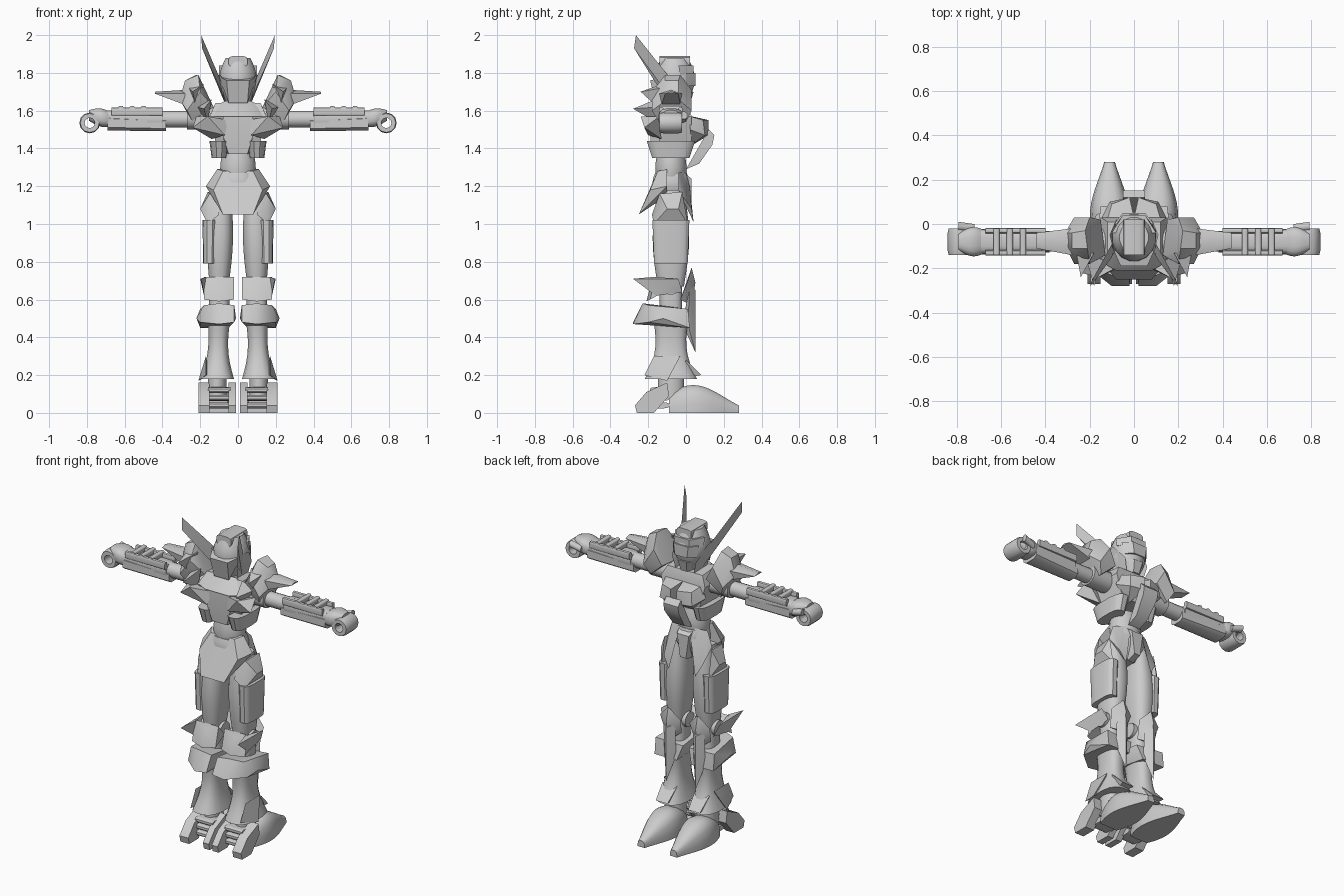
import bpy
import bmesh
from math import cos, sin, pi, copysign, radians
from mathutils import Vector

default_cube = bpy.data.objects.get("Cube")
if default_cube:
    bpy.data.objects.remove(default_cube, do_unlink=True)

grey = bpy.data.materials.new("plain grey")
grey.use_nodes = True
shade = (.6, .6, .6, 1)
grey.diffuse_color = shade
grey.node_tree.nodes["Principled BSDF"].inputs["Base Color"].default_value = shade


def off(anchor, x=0, y=0, z=0):
    """Point at an offset from an anchor."""
    return anchor + Vector((x, y, z))


def finish(name, bm, mirrored):
    """Turn a bmesh into a shaded object, optionally mirrored across the middle."""
    bmesh.ops.recalc_face_normals(bm, faces=bm.faces)
    mesh = bpy.data.meshes.new(name)
    bm.to_mesh(mesh)
    bm.free()
    mesh.materials.append(grey)
    part = bpy.data.objects.new(name, mesh)
    bpy.context.scene.collection.objects.link(part)
    if mirrored:
        part.modifiers.new("Mirror", 'MIRROR').use_mirror_merge = False
    bpy.ops.object.select_all(action='DESELECT')
    part.select_set(True)
    bpy.context.view_layer.objects.active = part
    bpy.ops.object.shade_smooth_by_angle(angle=radians(35))


def armour(name, anchor, *offsets, even=False):
    """Convex plate around an anchor; an even plate is symmetric about the anchor's x."""
    bm = bmesh.new()
    for x, y, z in offsets:
        bm.verts.new(off(anchor, x, y, z))
        if even and x:
            bm.verts.new(off(anchor, -x, y, z))
    bmesh.ops.convex_hull(bm, input=bm.verts)
    spare = [v for v in bm.verts if not v.link_faces]
    bmesh.ops.delete(bm, geom=spare, context='VERTS')
    bmesh.ops.dissolve_limit(bm, angle_limit=radians(3), verts=bm.verts, edges=bm.edges)
    finish(name, bm, not even or anchor.x > 0)


def limb(name, start, end, size, taper=1, bulge=0, square=1, sides=16, rows=8):
    """Tapered, swelling tube between two points, never reaching below the ground."""
    bm = bmesh.new()
    along = end - start
    main = max(range(3), key=lambda k: abs(along[k]))
    across, upward = [k for k in range(3) if k != main]
    rings = []
    for row in range(rows + 1):
        t = row / rows
        grow = (1 + (taper - 1) * t) * (1 + bulge * sin(pi * t))
        ring = []
        for i in range(sides):
            angle = (i + .5) * 2 * pi / sides
            point = start + along * t
            for axis, half, wave in ((across, size[0], cos(angle)), (upward, size[1], sin(angle))):
                point[axis] += grow * half * copysign(abs(wave) ** square, wave)
            point.z = max(point.z, 0)
            ring.append(bm.verts.new(point))
        rings.append(ring)
    for low, high in zip(rings, rings[1:]):
        for i in range(sides):
            bm.faces.new((low[i - 1], low[i], high[i], high[i - 1]))
    bm.faces.new(rings[0])
    bm.faces.new(rings[-1])
    finish(name, bm, start.x > 0 or end.x > 0)


# Joints that the parts are placed from
head = Vector((0, -.06, 1.76))
chest = Vector((0, -.08, 1.57))
hips = Vector((0, -.08, 1.18))
shoulder = Vector((.22, -.08, 1.66))
elbow = Vector((.4, -.08, 1.555))
wrist = off(elbow, x=.29)
thigh_top = Vector((.1, -.08, 1.08))
knee = Vector((.1, -.08, .67))
calf = off(knee, z=-.17)
ankle = Vector((.11, -.08, .2))

# Head: helmet, visor, crest, neck, cheek blades and swept horns
limb("helmet", off(head, z=-.12), off(head, z=.12), size=(.06, .065), taper=1.1, bulge=.6)
armour("visor", head, (.09, .06, .04), (.05, .11, .04), (.04, .11, -.03), (.08, .07, -.03), even=True)
armour("brim", head, (.1, .02, .08), (.05, .1, .08), (.05, .1, .03), (.1, .03, .03), even=True)
limb("crest", off(head, y=-.08, z=.1), off(head, y=.08, z=.1), size=(.05, .03), square=.5)
armour("chin", head, (.05, .08, -.06), (.03, .1, -.06), (.02, .08, -.13), (.05, 0, -.13), even=True)
armour("neck_guard", head, (.1, -.04, .02), (.06, -.13, 0), (.05, -.1, -.12), even=True)
limb("neck", off(chest), off(head, z=-.08), size=(.05, .05))
armour("cheek_blade", head, (.09, -.07, .03), (.11, .01, .03), (.08, .08, -.06), (.06, .07, -.14),
       (.07, -.05, -.12))
armour("horn", head, (.195, -.205, .24), (.19, -.215, .17), (.1, -.09, -.03), (.11, -.06, 0),
       (.1, -.03, .02), (.07, 0, -.12))

# Torso: chest, collar, breast plates, back plates, ribs and waist
armour("chest", chest, (.12, -.05, .07), (.12, .09, .06), (.15, -.1, 0), (.15, .11, 0),
       (.12, -.06, -.13), (.11, .11, -.14), even=True)
armour("collar", chest, (.07, -.05, .08), (.13, -.02, .05), (.08, -.13, 0), (.15, -.09, 0), even=True)
armour("spine_plate", chest, (.08, -.11, 0), (.08, -.11, -.1), (.05, -.1, -.2), (.06, 0, -.2), even=True)
armour("back_blade", chest, (.05, -.1, -.02), (.07, -.12, -.1), (.16, -.16, 0), (.24, -.14, -.06),
       (.22, -.06, 0), (.14, -.05, -.12))
armour("back_fin", shoulder, (-.04, -.2, -.05), (-.08, -.08, 0), (0, -.06, -.04), (-.06, -.08, -.12))
armour("shoulder_fin", shoulder, (.02, -.16, .04), (-.04, -.05, .08), (.04, -.05, .06), (0, -.05, -.06))
armour("breast_plate", chest, (0, .11, 0), (.12, .1, 0), (.1, .17, -.02), (.02, .2, -.02),
       (.02, .2, -.1), (.11, .18, -.1), (.15, .1, -.07), (.06, .1, -.16))
armour("cockpit_block", chest, (.05, .2, -.07), (.05, .23, -.1), (.05, .22, -.15), (.04, .15, -.25),
       (.04, .08, -.28), even=True)
limb("side_rib", off(chest, x=.1, z=-.22), off(chest, x=.1, z=-.13), size=(.04, .1), taper=1.3, square=.7)
limb("waist", off(hips, z=.02), off(chest, z=-.18), size=(.08, .07), bulge=.2)

# Hips: pelvis and skirt plates
limb("pelvis", off(hips, z=-.09), off(hips, z=.09), size=(.05, .05), taper=1.7, bulge=.4, square=.7)
armour("rear_skirt", hips, (.11, -.02, .11), (.08, -.07, .1), (.17, -.02, .02), (.13, -.11, 0),
       (.08, -.17, -.13), (.12, -.02, -.03), even=True)
armour("front_skirt", hips, (.05, .07, .1), (.12, .04, .09), (.15, .04, 0), (.13, .11, -.1),
       (.09, .12, -.17), (.05, .1, .02))
armour("crotch_plate", hips, (.05, .07, .09), (.04, .11, .06), (.02, .11, -.08), (.02, .05, -.1), even=True)
armour("hip_guard", thigh_top, (0, -.06, .07), (.05, -.06, .08), (.06, .06, .09), (.1, -.02, 0),
       (.1, .04, 0), (.06, -.09, -.08), (.06, .09, -.08), (0, -.1, -.03))

# Legs: thigh, knee, shin and their armour
limb("thigh", off(knee), off(thigh_top, x=-.01, z=.1), size=(.05, .07), bulge=.4, square=.8)
limb("thigh_plate", off(thigh_top, x=.05, z=-.29), off(thigh_top, x=.05, z=-.06), size=(.035, .09),
     taper=1.1, square=.6)
limb("knee_joint", off(knee, x=-.07), off(knee, x=.07), size=(.045, .045))
limb("lower_knee", off(calf), off(knee), size=(.055, .06), square=.7)
armour("knee_band", knee, (.08, -.08, .05), (0, -.1, .03), (.08, -.11, -.07), (0, -.13, -.08),
       (.08, -.02, -.02), even=True)
armour("knee_spike", knee, (.095, -.2, .04), (.07, -.09, .05), (.1, .04, .04), (.08, -.08, -.05),
       (.07, .06, -.03))
armour("knee_cap", knee, (0, .11, .1), (.07, .09, .03), (0, .13, .02), (.05, .05, -.07), (0, .11, -.1), even=True)
armour("shin_blade", knee, (.04, .1, 0), (0, .13, -.02), (.04, .09, -.2), (0, .13, -.35), (0, .06, -.2), even=True)
armour("calf_guard", calf, (-.08, -.15, .07), (0, -.15, .08), (.08, -.12, .07), (-.08, -.2, -.02),
       (0, -.2, -.03), (.1, -.12, -.02), (.12, -.04, 0), (.1, .09, .05), (.1, .1, -.05),
       (-.09, 0, 0), (-.08, .08, .04), (-.05, .1, -.05))
limb("shin", off(ankle, z=-.02), off(calf, z=.02), size=(.09, .14), taper=.7, bulge=-.3, square=.75)
armour("ankle_fin", ankle, (.1, -.02, -.03), (.06, .05, .1), (.06, -.09, .1), (.04, -.02, 0), (.06, -.14, 0))
armour("instep_flap", ankle, (.05, .08, .08), (.04, .16, 0), (0, .03, -.02), even=True)

# Feet: rounded toe, ankle and forked heel
limb("toe", off(ankle, y=-.01, z=-.2), off(ankle, y=.36, z=-.2), size=(.06, .1), taper=.4, bulge=1,
     square=.7, rows=12)
limb("ankle", off(ankle, z=-.12), off(ankle), size=(.05, .07))
for name, x, half in (("inner_heel", -.08, .02), ("outer_heel", .07, .03)):
    armour(name, off(ankle, x=x, y=-.09, z=-.2), (half, -.09, 0), (half, -.1, .04), (half, 0, 0),
           (half, .02, .07), (half, -.04, .11), (half, .07, .16), (half, .08, .09), even=True)
for drop in (-.16, -.12, -.08):
    limb("heel_bar", off(ankle, x=-.07, y=-.06, z=drop), off(ankle, x=.05, y=-.06, z=drop),
         size=(.05, .016), square=.5)

# Shoulders: domed pad, socket and wing
armour("shoulder_pad", shoulder, (-.01, -.03, .13), (0, .05, .13), (.06, -.03, .1), (.06, .04, .1),
       (.09, -.02, 0), (.09, .04, 0), (.05, -.1, -.06), (.05, .11, -.06), (-.02, -.1, .04),
       (-.02, .11, .05), (-.09, -.06, -.04), (-.07, .1, -.04), (.02, -.06, -.12), (.02, .08, -.12))
limb("shoulder_socket", off(shoulder, x=-.1, z=-.1), off(shoulder, x=.05, z=-.1), size=(.065, .06))
armour("shoulder_wing", shoulder, (.06, -.06, .03), (.06, 0, .05), (.06, .06, .03), (.06, -.05, -.03),
       (.06, .05, -.03), (.22, -.03, .03), (.22, 0, .04), (.22, .04, .03))

# Arms: upper arm, boxed forearm, underplate, rails and clasps
limb("upper_arm", off(elbow, x=-.18), off(elbow, x=.04), size=(.044, .044))
limb("forearm", off(elbow), off(wrist), size=(.05, .042), taper=1.1, square=.6)
limb("forearm_underplate", off(elbow, x=-.02, z=-.03), off(wrist, z=-.02), size=(.05, .035),
     taper=1.2, square=.6, sides=8)
for side in (-.05, .05):
    limb("forearm_rail", off(elbow, y=side, z=.04), off(wrist, x=-.02, y=side, z=.04), size=(.012, .022), square=.5)
for x in (.1, .16, .22):
    limb("forearm_clasp", off(elbow, x=x, y=-.06, z=.05), off(elbow, x=x, y=.06, z=.05),
         size=(.014, .02), square=.5)

# Hands: palm, curled finger ring and thumb
limb("palm", off(wrist, x=-.01), off(wrist, x=.1, z=.02), size=(.055, .04), taper=.7, bulge=.4, square=.7)
bm = bmesh.new()
loops = []
grip = off(wrist, x=.095, z=-.02)
for y, radius in ((-.06, .05), (-.04, .055), (.04, .055), (.06, .05), (.06, .027), (-.06, .027)):
    loops.append([bm.verts.new(off(grip, radius * cos(k * pi / 6), y, radius * sin(k * pi / 6)))
                  for k in range(12)])
for outer, inner in zip(loops, loops[1:] + loops[:1]):
    for k in range(12):
        bm.faces.new((outer[k - 1], outer[k], inner[k], inner[k - 1]))
finish("curled_fingers", bm, True)
limb("thumb", off(wrist, x=.03, y=.06), off(wrist, x=.1, y=.07, z=.02), size=(.02, .02))
